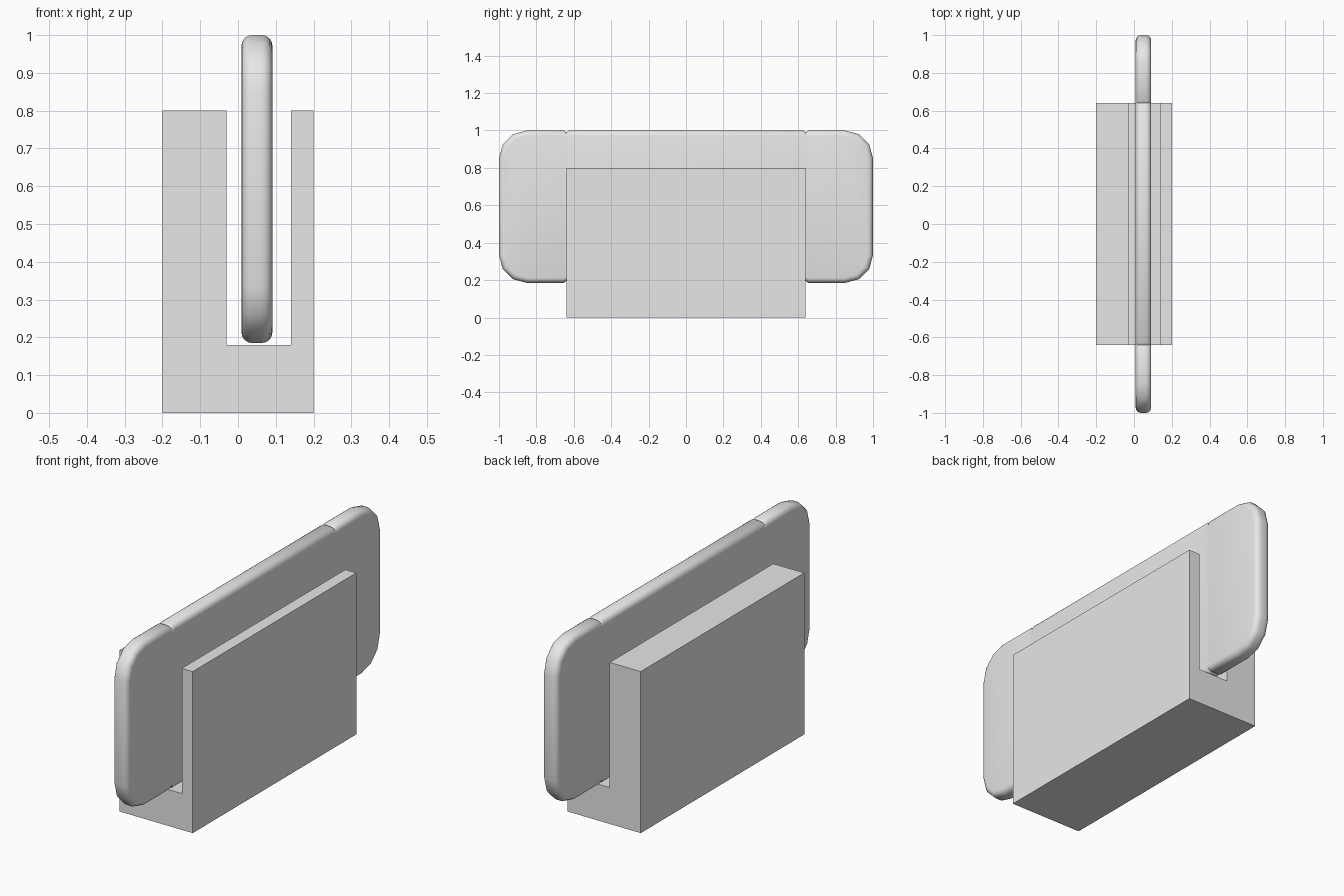
import bpy
import bmesh
from mathutils import Matrix, Vector

cube = bpy.data.objects.get("Cube")
if cube:
    bpy.data.objects.remove(cube, do_unlink=True)

# Single grey colour
grey = bpy.data.materials.new("light grey")
grey.use_nodes = True
colour = (0.8, 0.8, 0.8, 1)
grey.diffuse_color = colour
grey.node_tree.nodes["Principled BSDF"].inputs["Base Color"].default_value = colour


def finish(bm, name):
    bmesh.ops.recalc_face_normals(bm, faces=bm.faces)
    mesh = bpy.data.meshes.new(name)
    bm.to_mesh(mesh)
    bm.free()
    mesh.materials.append(grey)
    obj = bpy.data.objects.new(name, mesh)
    bpy.context.collection.objects.link(obj)
    return obj


# Stand: slotted block, thick wall on one side and thin wall on the other
HALF = 0.64
profile = [(-0.2, 0), (0.2, 0), (0.2, 0.8), (0.14, 0.8),
           (0.14, 0.18), (-0.03, 0.18), (-0.03, 0.8), (-0.2, 0.8)]
bm = bmesh.new()
face = bm.faces.new([bm.verts.new((x, -HALF, z)) for x, z in profile])
ext = bmesh.ops.extrude_face_region(bm, geom=[face])
bmesh.ops.translate(bm, vec=(0, 2 * HALF, 0),
                    verts=[g for g in ext["geom"] if isinstance(g, bmesh.types.BMVert)])
finish(bm, "slotted_stand")

# Slab: thin block with rounded corners, then a softened rim
bottom, top = 0.185, 1.0
mid = (bottom + top) / 2
bm = bmesh.new()
bmesh.ops.create_cube(bm, size=1, matrix=Matrix.Translation((0.05, 0, mid))
                      @ Matrix.Diagonal((0.082, 2, top - bottom, 1)))
corners = [e for e in bm.edges
           if abs((e.verts[0].co - e.verts[1].co).normalized().x) > 0.9]
bmesh.ops.bevel(bm, geom=corners, offset=0.15, segments=3, profile=0.5, affect='EDGES')
bm.normal_update()
rim = [e for e in bm.edges if sum(abs(f.normal.x) > 0.9 for f in e.link_faces) == 1]
bmesh.ops.bevel(bm, geom=rim, offset=0.028, segments=4, profile=0.5, affect='EDGES')

# Shallow seam grooves across the top and bottom rim, in line with the stand ends
for y in (-HALF, HALF):
    for shift in (-0.014, 0, 0.014):
        bmesh.ops.bisect_plane(bm, geom=bm.verts[:] + bm.edges[:] + bm.faces[:],
                               plane_co=Vector((0, y + shift, 0)),
                               plane_no=Vector((0, 1, 0)), dist=0.0001)
for v in bm.verts:
    if abs(abs(v.co.y) - HALF) < 0.001:
        v.co.z += 0.01 if v.co.z < mid else -0.01

slab = finish(bm, "rounded_slab")
bpy.ops.object.select_all(action='DESELECT')
slab.select_set(True)
bpy.context.view_layer.objects.active = slab
bpy.ops.object.shade_smooth_by_angle(angle=0.7)
